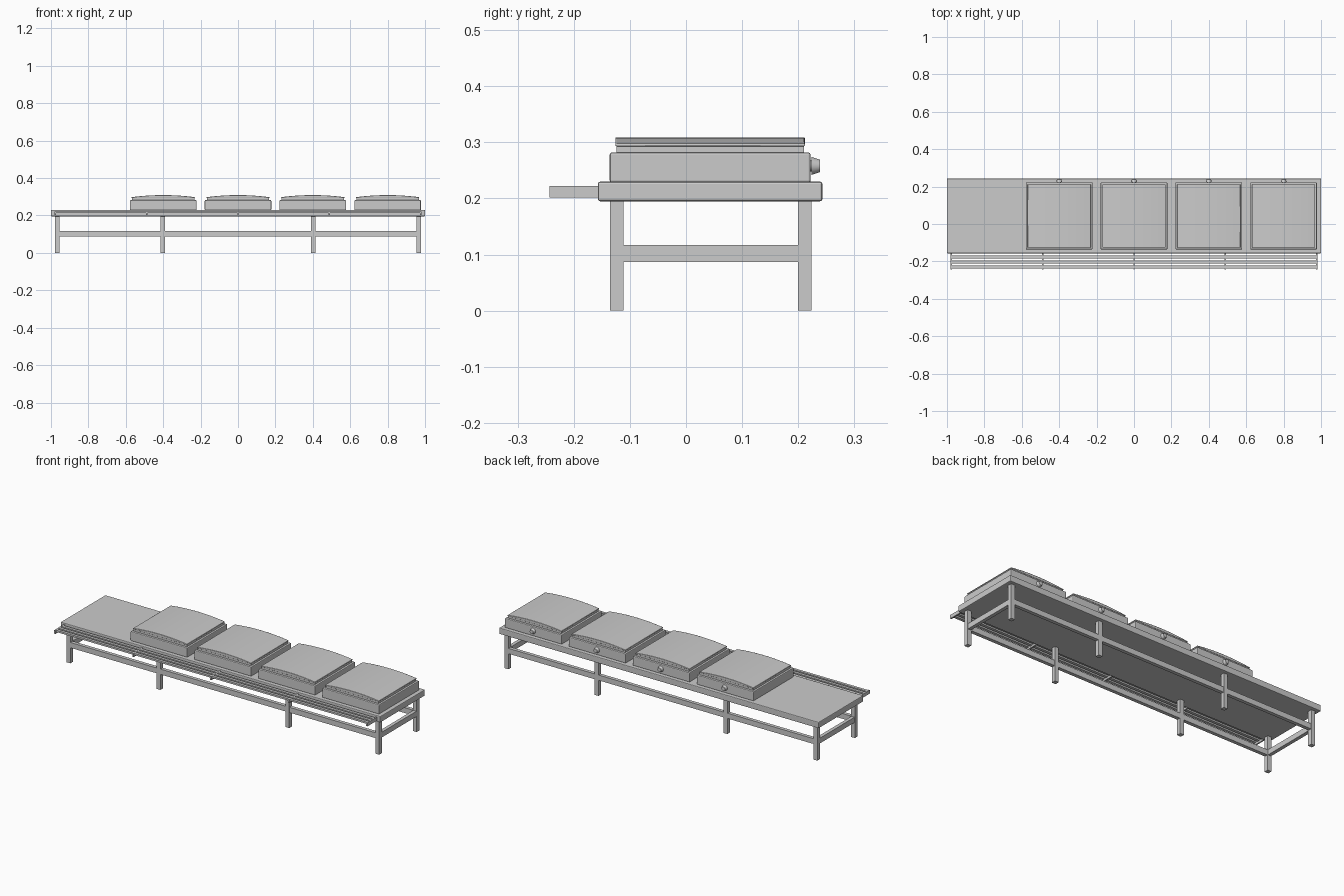
import bpy, bmesh, math
from mathutils import Matrix

if "Cube" in bpy.data.objects:
    bpy.data.objects.remove(bpy.data.objects["Cube"])


def finish(name, bm, bevel=0.0, segments=2, smooth=False):
    bmesh.ops.recalc_face_normals(bm, faces=bm.faces)
    mesh = bpy.data.meshes.new(name)
    bm.to_mesh(mesh)
    bm.free()
    ob = bpy.data.objects.new(name, mesh)
    bpy.context.collection.objects.link(ob)
    if bevel:
        mod = ob.modifiers.new("bevel", 'BEVEL')
        mod.width = bevel
        mod.segments = segments
        mod.limit_method = 'ANGLE'
        mod.angle_limit = math.radians(40)
    if smooth:
        bpy.ops.object.select_all(action='DESELECT')
        ob.select_set(True)
        bpy.context.view_layer.objects.active = ob
        bpy.ops.object.shade_smooth_by_angle(angle=math.radians(35))
    return ob


def box(name, x, y, z, bevel=0.0):
    """Box from (min, max) pairs."""
    bm = bmesh.new()
    bmesh.ops.create_cube(bm, size=1)
    for v in bm.verts:
        v.co = [(a + b) / 2 + c * (b - a) for (a, b), c in zip((x, y, z), v.co)]
    return finish(name, bm, bevel)


def domed_block(name, cx, half, y, z0, z_edge, z_top, bevel):
    """Block whose top is an arc across x."""
    n = 16
    pts = [(half, z0), (-half, z0)]
    for i in range(n + 1):
        t = -1 + 2 * i / n
        pts.append((half * t, z_edge + (z_top - z_edge) * (1 - t * t)))
    bm = bmesh.new()
    face = bm.faces.new([bm.verts.new((cx + px, y[0], pz)) for px, pz in pts])
    ext = bmesh.ops.extrude_face_region(bm, geom=[face])
    for v in ext["geom"]:
        if isinstance(v, bmesh.types.BMVert):
            v.co.y = y[1]
    return finish(name, bm, bevel, 2, True)


def cone_y(name, x, y0, y1, z, r0, r1):
    """Tapered cylinder running along y."""
    bm = bmesh.new()
    mat = Matrix.Translation((x, (y0 + y1) / 2, z)) @ Matrix.Rotation(-math.pi / 2, 4, 'X')
    bmesh.ops.create_cone(bm, cap_ends=True, segments=20, radius1=r0, radius2=r1,
                          depth=y1 - y0, matrix=mat)
    return finish(name, bm, 0, 1, True)


# Table top
box("table_top", (-1, 1), (-0.157, 0.243), (0.195, 0.23), 0.004)

# Legs and long rails, front and back
H = 0.012
for side, yc in (("front", -0.1235), ("back", 0.2115)):
    for i, x in enumerate((-0.966, -0.403, 0.403, 0.966)):
        box(f"{side}_leg_{i + 1}", (x - H, x + H), (yc - H, yc + H), (0, 0.198))
    box(f"{side}_rail", (-0.96, 0.96), (yc - 0.01, yc + 0.01), (0.087, 0.117))

# End rails
for side, x in (("left", -0.966), ("right", 0.966)):
    box(f"{side}_end_rail", (x - 0.01, x + 0.01), (-0.12, 0.21), (0.087, 0.117))

# Tray slide: long bars on brackets
for i, y in enumerate((-0.176, -0.203, -0.230)):
    box(f"tray_slide_bar_{i + 1}", (-0.98, 0.98), (y - 0.008, y + 0.008), (0.212, 0.222))
for i, x in enumerate((-0.976, -0.487, 0, 0.487, 0.976)):
    box(f"tray_slide_bracket_{i + 1}", (x - 0.004, x + 0.004), (-0.243, -0.15), (0.202, 0.222))

# Food warmers with domed lids and rear knobs
for i, x in enumerate((-0.4, 0, 0.4, 0.8)):
    n = i + 1
    box(f"warmer_base_{n}", (x - 0.178, x + 0.178), (-0.136, 0.222), (0.228, 0.282), 0.004)
    domed_block(f"warmer_lid_{n}", x, 0.167, (-0.124, 0.210), 0.280, 0.294, 0.302, 0)
    domed_block(f"warmer_lid_cap_{n}", x, 0.169, (-0.126, 0.212), 0.293, 0.298, 0.309, 0.002)
    cone_y(f"knob_stem_{n}", x, 0.218, 0.228, 0.258, 0.010, 0.010)
    cone_y(f"knob_{n}", x, 0.224, 0.239, 0.258, 0.016, 0.011)
